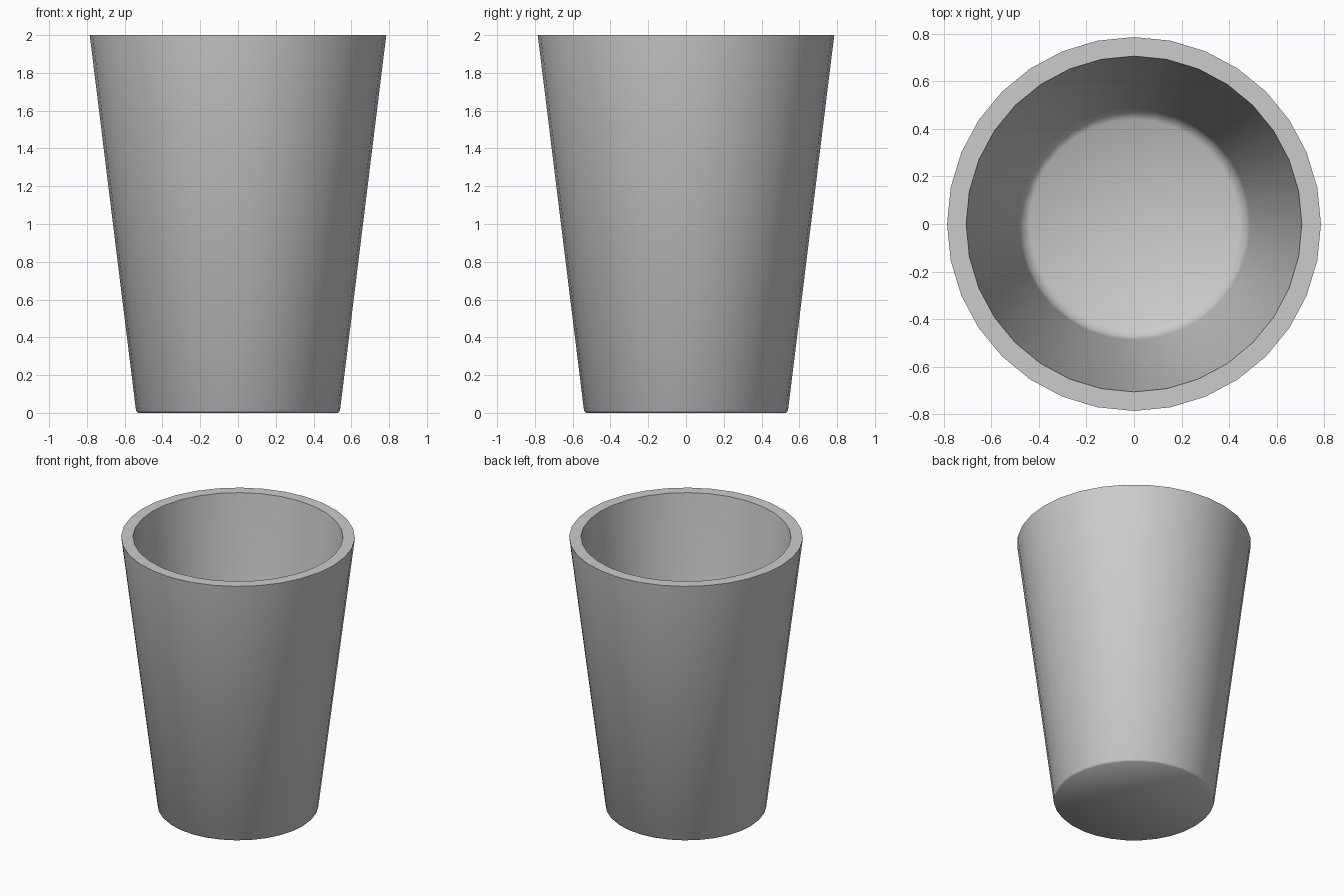
import bpy, bmesh
from math import radians, tau
from mathutils import Matrix

if "Cube" in bpy.data.objects:
    bpy.data.objects.remove(bpy.data.objects["Cube"])

SIDES = 32

# Cup profile (radius, z): underside, outer wall, flat rim, inner wall, floor
profile = [(0.0, 0.0), (0.53, 0.0), (0.54, 0.012), (0.785, 2.0),
           (0.705, 2.0), (0.487, 0.18), (0.475, 0.135), (0.44, 0.11), (0.0, 0.11)]

bm = bmesh.new()
verts = [bm.verts.new((0, r, z)) for r, z in profile]
edges = [bm.edges.new(pair) for pair in zip(verts, verts[1:])]
bmesh.ops.spin(bm, geom=verts + edges, cent=(0, 0, 0), axis=(0, 0, 1),
               angle=tau, steps=SIDES, use_duplicate=False)
bmesh.ops.remove_doubles(bm, verts=bm.verts, dist=0.0005)
bmesh.ops.recalc_face_normals(bm, faces=bm.faces)

mesh = bpy.data.meshes.new("cup")
bm.to_mesh(mesh)
bm.free()
cup = bpy.data.objects.new("cup", mesh)
bpy.context.collection.objects.link(cup)

# Smooth walls with a crisp rim
bpy.context.view_layer.objects.active = cup
cup.select_set(True)
bpy.ops.object.shade_smooth_by_angle(angle=radians(60))
